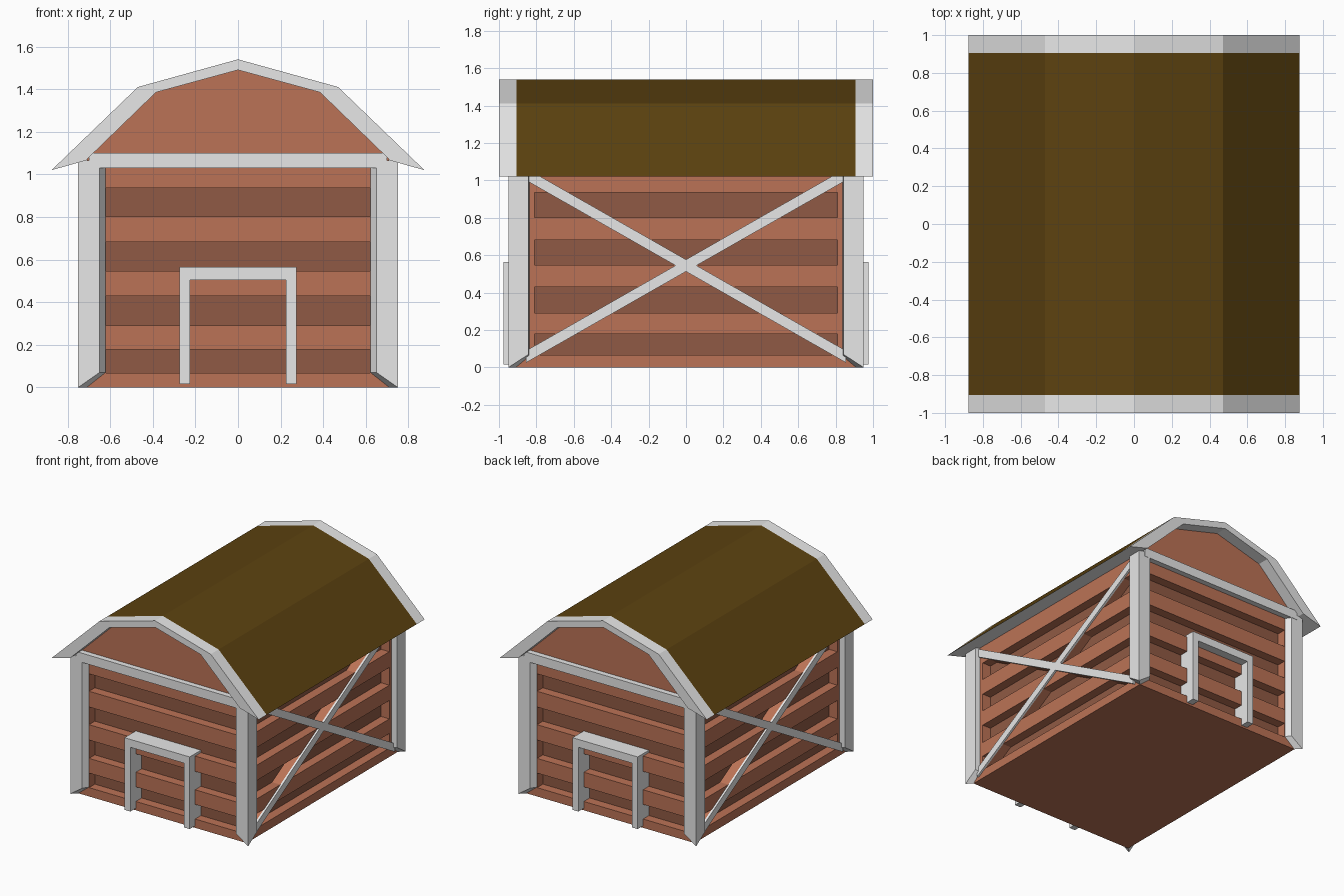
import bpy
import bmesh

cube = bpy.data.objects.get("Cube")
if cube:
    bpy.data.objects.remove(cube, do_unlink=True)


def material(name, rgb):
    m = bpy.data.materials.new(name)
    m.use_nodes = True
    m.diffuse_color = (*rgb, 1)
    m.node_tree.nodes["Principled BSDF"].inputs["Base Color"].default_value = (*rgb, 1)
    return m


white = material("white trim", (0.8, 0.8, 0.8))
red = material("red brown boards", (0.5, 0.171, 0.093))
dark = material("dark recessed boards", (0.279, 0.102, 0.058))
olive = material("olive roofing", (0.107, 0.054, 0.005))


def loft(name, loops, *mats):
    """Solid through matching point loops, capped at both ends."""
    bm = bmesh.new()
    rings = [[bm.verts.new(p) for p in loop] for loop in loops]
    for a, b in zip(rings, rings[1:]):
        for i in range(len(a)):
            j = (i + 1) % len(a)
            bm.faces.new((a[i], a[j], b[j], b[i]))
    bm.faces.new(rings[0])
    bm.faces.new(rings[-1])
    bmesh.ops.recalc_face_normals(bm, faces=bm.faces)
    mesh = bpy.data.meshes.new(name)
    bm.to_mesh(mesh)
    bm.free()
    for m in mats:
        mesh.materials.append(m)
    obj = bpy.data.objects.new(name, mesh)
    bpy.context.collection.objects.link(obj)
    return obj


def along_y(name, outline, ys, *mats):
    return loft(name, [[(x, y, z) for x, z in outline] for y in ys], *mats)


def along_x(name, outline, xs, *mats):
    return loft(name, [[(x, y, z) for y, z in outline] for x in xs], *mats)


def box(name, x0, x1, y0, y1, z0, z1, mat):
    return along_y(name, [(x0, z0), (x1, z0), (x1, z1), (x0, z1)], (y0, y1), mat)


def mirrored(half):
    """Full outline from its right half, listed from the centre outwards."""
    return half + [(-x, z) for x, z in reversed(half) if x > 0]


W, D, DEPTH = 0.71, 0.91, 0.07
OUT_X, OUT_Y = 0.75, 0.95
bands = [(0.067, 0.178), (0.29, 0.43), (0.547, 0.682), (0.802, 0.935)]

# Walls: dark core, full boards between the recesses, solid corners beside them
box("recessed_wall_core", DEPTH - W, W - DEPTH, DEPTH - D, D - DEPTH, 0.03, 1, dark)
bottom = 0
for low, high in bands + [(1.06, 1.06)]:
    box("wall_board", -W, W, -D, D, bottom, low, red)
    bottom = high
for low, high in bands:
    for sx in (-1, 1):
        for sy in (-1, 1):
            box("wall_corner", sx * 0.62, sx * W, sy * 0.81, sy * D, low, high, red)

# Gable above the boards
along_y("gable_wall", mirrored([(0, 1.5), (0.39, 1.395), (W, 1.075), (W, 1.05)]), (-D, D), red)

# Gambrel roof with pale edge boards and soffit
outer = [(-0.875, 1.02), (-0.47, 1.41), (0, 1.54), (0.47, 1.41), (0.875, 1.02)]
inner = [(0.715, 1.065), (0.385, 1.385), (0, 1.49), (-0.385, 1.385), (-0.715, 1.065)]
roof = along_y("roof", outer + inner, (-1, -0.905, 0.905, 1), white, olive)
for face in roof.data.polygons:
    if abs(face.center.y) < 0.5 and face.normal.z > 0.1:
        face.material_index = 1

# Corner posts: two mitred boards each, pointed at the foot
TOP = 1.065
for sx in (-1, 1):
    for sy in (-1, 1):
        front = [(OUT_X, 0), (0.65, 0.07), (0.65, TOP), (OUT_X, TOP)]
        back = [(W, 0), (0.622, 0.07), (0.622, TOP), (W, TOP)]
        loft("corner_post_end_board",
             [[(sx * x, sy * OUT_Y, z) for x, z in front],
              [(sx * x, sy * D, z) for x, z in back]], white)
        front = [(OUT_Y, 0), (0.842, 0.07), (0.842, TOP), (OUT_Y, TOP)]
        back = [(D, 0), (0.838, 0.06), (0.838, TOP), (D, TOP)]
        loft("corner_post_side_board",
             [[(sx * OUT_X, sy * y, z) for y, z in front],
              [(sx * W, sy * y, z) for y, z in back]], white)

# Gable beam and door frame on both ends
door = [(0.225, 0.505), (0.225, 0.015), (0.275, 0.015), (0.275, 0.565)]
door_outline = door + [(-x, z) for x, z in reversed(door)]
for sy in (-1, 1):
    box("gable_beam", -0.7, 0.7, sy * 0.9, sy * 0.952, 1.03, 1.1, white)
    along_y("door_frame", door_outline, (sy * 0.83, sy * 0.975), white)

# Crossed braces on both sides, with board-coloured backing in the recesses
END, MID, SLOPE, HALF = 0.855, 0.545, 0.57, 0.032
for sx in (-1, 1):
    for s in (-1, 1):
        rise = s * SLOPE * END
        brace = [(-END, MID - rise - HALF), (END, MID + rise - HALF),
                 (END, MID + rise + HALF), (-END, MID - rise + HALF)]
        along_x("side_brace", brace, (sx * 0.709, sx * 0.725), white)
        along_x("side_brace_backing", brace, (sx * 0.62, sx * 0.7092), red)
